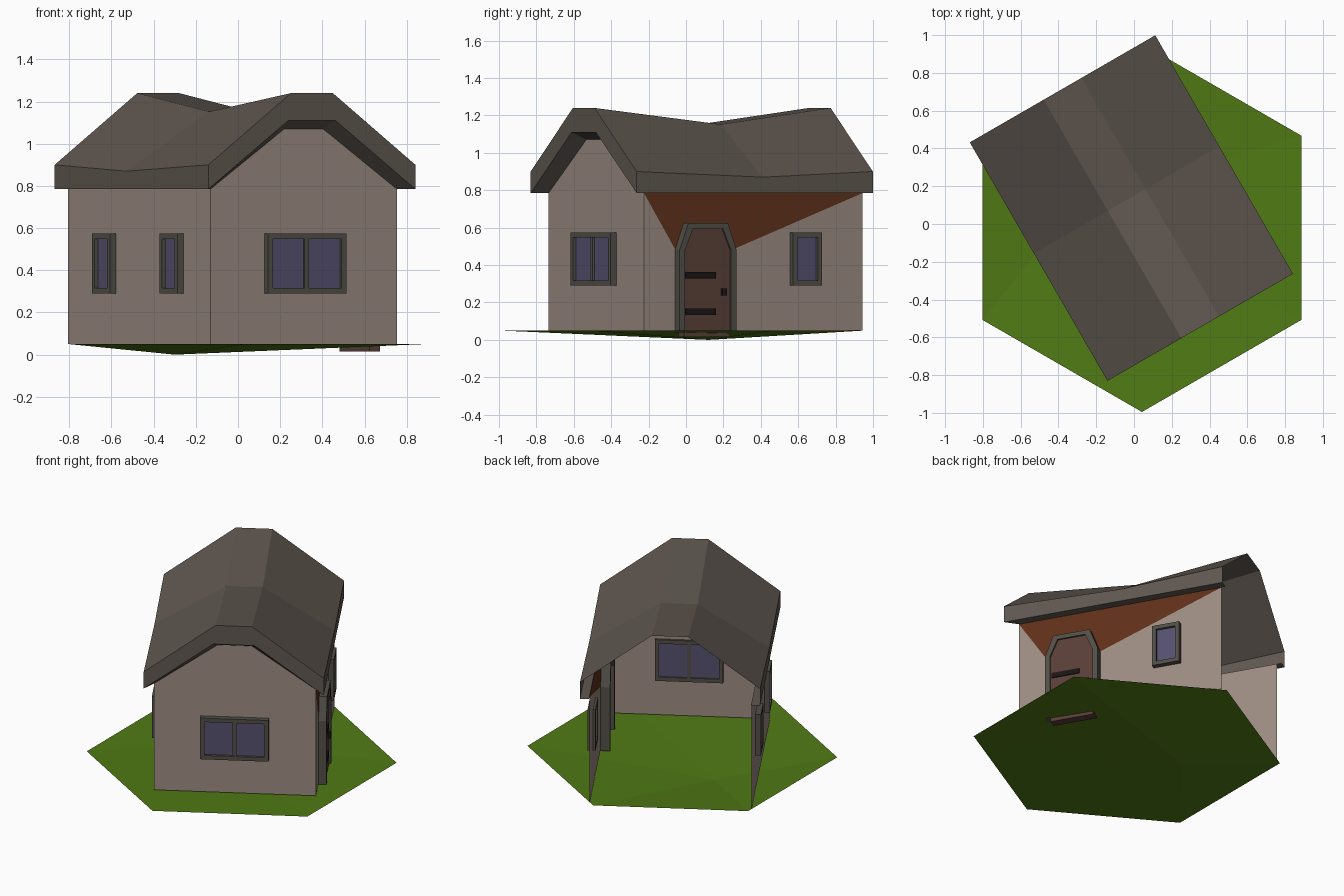
import bpy, math
from mathutils import Matrix, Vector

if "Cube" in bpy.data.objects:
    bpy.data.objects.remove(bpy.data.objects["Cube"])

# House frame: walls centred here, turned 30 degrees
HOUSE = Matrix.Translation((-0.026, 0.105, 0)) @ Matrix.Rotation(math.radians(30), 4, 'Z')
W, L = 0.51, 0.675          # wall half width and half length
BASE, EAVE = 0.05, 0.785    # ground level and wall top


def material(name, rgb):
    m = bpy.data.materials.new(name)
    m.diffuse_color = (*rgb, 1)
    m.use_nodes = True
    m.node_tree.nodes["Principled BSDF"].inputs["Base Color"].default_value = m.diffuse_color
    return m


WALL = material("plaster", (0.33, 0.26, 0.22))
ROOF = material("roof_slate", (0.115, 0.095, 0.08))
GRASS = material("grass", (0.08, 0.195, 0.007))
DOOR = material("door_wood", (0.10, 0.05, 0.04))
GLASS = material("glass", (0.09, 0.08, 0.16))
TRIM = material("trim", (0.085, 0.078, 0.065))
RUST = material("rust_panel", (0.115, 0.03, 0.01))
IRON = material("iron", (0.01, 0.008, 0.007))


def make(name, verts, faces, mat, matrix=HOUSE):
    me = bpy.data.meshes.new(name)
    me.from_pydata([tuple(v) for v in verts], [], faces)
    me.materials.append(mat)
    me.update()
    ob = bpy.data.objects.new(name, me)
    ob.matrix_world = matrix
    bpy.context.collection.objects.link(ob)
    return ob


def prism(name, outline, y0, y1, mat, matrix):
    """Solid from a counter-clockwise (x, z) outline; y0 is the outer face."""
    n = len(outline)
    verts = [(x, y, z) for y in (y0, y1) for x, z in outline]
    faces = [tuple(range(n)), tuple(range(2 * n - 1, n - 1, -1))]
    faces += [(i, i + n, (i + 1) % n + n, (i + 1) % n) for i in range(n)]
    return make(name, verts, faces, mat, matrix)


def ring(name, outer, inner, y0, y1, mat, matrix, closed=True):
    """Frame between two (x, z) outlines."""
    n = len(outer)
    verts = [(x, y, z) for o, y in ((outer, y0), (inner, y0), (inner, y1), (outer, y1)) for x, z in o]
    faces = []
    for i in range(n if closed else n - 1):
        j = (i + 1) % n
        for k in range(4):
            a, b = k * n, (k + 1) % 4 * n
            faces.append((a + i, a + j, b + j, b + i))
    if not closed:
        faces += [(0, n, 2 * n, 3 * n), (4 * n - 1, 3 * n - 1, 2 * n - 1, n - 1)]
    return make(name, verts, faces, mat, matrix)


def rect(x0, x1, z0, z1):
    return [(x0, z0), (x1, z0), (x1, z1), (x0, z1)]


def on_wall(x, y, degrees):
    return HOUSE @ Matrix.Translation((x, y, 0)) @ Matrix.Rotation(math.radians(degrees), 4, 'Z')


# Grass hexagon, sagging to a low point
hexagon = [(0.042 + 0.975 * math.sin(k * math.pi / 3),
            -0.02 - 0.975 * math.cos(k * math.pi / 3), BASE) for k in range(6)]
make("grass_base", hexagon + [(-0.3, 0.12, 0.0)],
     [(i, (i + 1) % 6, 6) for i in range(6)], GRASS, Matrix())

# Front gable wall
gable = [(-W, EAVE), (-0.107, 1.07), (0.107, 1.07), (W, EAVE)]
make("front_wall", [(-W, -L, BASE), (W, -L, BASE)] + [(x, -L, z) for x, z in gable[::-1]],
     [tuple(range(6))], WALL)

# Left wall
make("left_wall", [(-W, L, BASE), (-W, -L, BASE), (-W, -L, EAVE), (-W, L, EAVE)],
     [(0, 1, 2, 3)], WALL)

# Right wall either side of the doorway, with the rust panel above
DV, DH, SH = -0.308, 0.172, 0.48
d0, d1 = DV - DH, DV + DH
make("right_wall",
     [(W, y, z) for y, z in ((-L, BASE), (d0, BASE), (d0, SH), (-L, EAVE),
                             (d1, BASE), (L, BASE), (L, EAVE), (d1, SH))],
     [(0, 1, 2, 3), (4, 5, 6, 7)], WALL)
make("panel_over_door", [(W, -L, EAVE), (W, d0, SH), (W, d1, SH), (W, L, EAVE)],
     [(0, 1, 2, 3)], RUST)

# Roof: swaybacked shell in three stations, open at the back
RU, RF, RB = 0.567, -0.753, 0.705
verts = []
for y, ze, zr in ((RF, 0.90, 1.24), (0.026, 0.87, 1.152), (RB, 0.90, 1.24)):
    verts += [(x, y, z) for x, z in ((-RU, EAVE), (-RU, ze), (-0.115, zr),
                                     (0.115, zr), (RU, ze), (RU, EAVE))]
faces = [(s + i, s + i + 1, s + i + 7, s + i + 6) for s in (0, 6) for i in range(5)]
faces = [f[::-1] for f in faces]
# Front rim, its underside back to the gable, and the side soffits
verts += [(-0.13, RF, 1.11), (0.13, RF, 1.11)]                  # 18, 19
verts += [(x, -L, z) for x, z in gable]                         # 20-23
verts += [(-W, RB, EAVE), (W, RB, EAVE)]                        # 24, 25
faces += [(0, 18, 2, 1), (18, 19, 3, 2), (19, 5, 4, 3)]
faces += [(0, 20, 21, 18), (18, 21, 22, 19), (19, 22, 23, 5)]
faces += [(0, 12, 24, 20), (5, 23, 25, 17)]
make("roof", verts, faces, ROOF)


# Windows: trim frame with one or two recessed panes
def window(name, matrix, width, panes=1):
    h, b = width / 2, 0.027
    z0, z1 = 0.29, 0.575
    ring(name + "_frame", rect(-h, h, z0, z1), rect(-h + b, h - b, z0 + b, z1 - b),
         -0.035, 0.015, TRIM, matrix)
    prism(name + "_glass", rect(-h + b, h - b, z0 + b, z1 - b), -0.018, 0.005, GLASS, matrix)
    if panes == 2:
        prism(name + "_mullion", rect(-0.012, 0.012, z0 + b, z1 - b), -0.03, 0.01, TRIM, matrix)


window("front_window", on_wall(0, -L, 0), 0.43, 2)
window("right_window", on_wall(W, 0.315, 90), 0.18)
window("left_back_window", on_wall(-W, 0.305, -90), 0.17)
window("left_front_window", on_wall(-W, -0.335, -90), 0.17)

# Door with arched frame, hinges and knob
at = on_wall(W, DV, 90)
arch_out = [(0.176, BASE - 0.01), (0.176, SH), (0.122, 0.625), (-0.122, 0.625), (-0.176, SH), (-0.176, BASE - 0.01)]
arch_in = [(0.142, BASE - 0.01), (0.142, SH), (0.092, 0.595), (-0.092, 0.595), (-0.142, SH), (-0.142, BASE - 0.01)]
ring("door_frame", arch_out, arch_in, -0.05, 0.06, TRIM, at, closed=False)
panel = [(x, max(z, 0.01) if z > 0.1 else 0.015) for x, z in arch_in]
panel = [panel[-1]] + panel[:-1]
prism("door", panel, -0.038, 0.02, DOOR, at)
for name, z in (("lower_hinge", 0.15), ("upper_hinge", 0.345)):
    prism(name, rect(-0.135, 0.05, z - 0.017, z + 0.017), -0.045, -0.03, IRON, at)
prism("door_knob", rect(0.085, 0.115, 0.237, 0.275), -0.055, -0.03, IRON, at)
